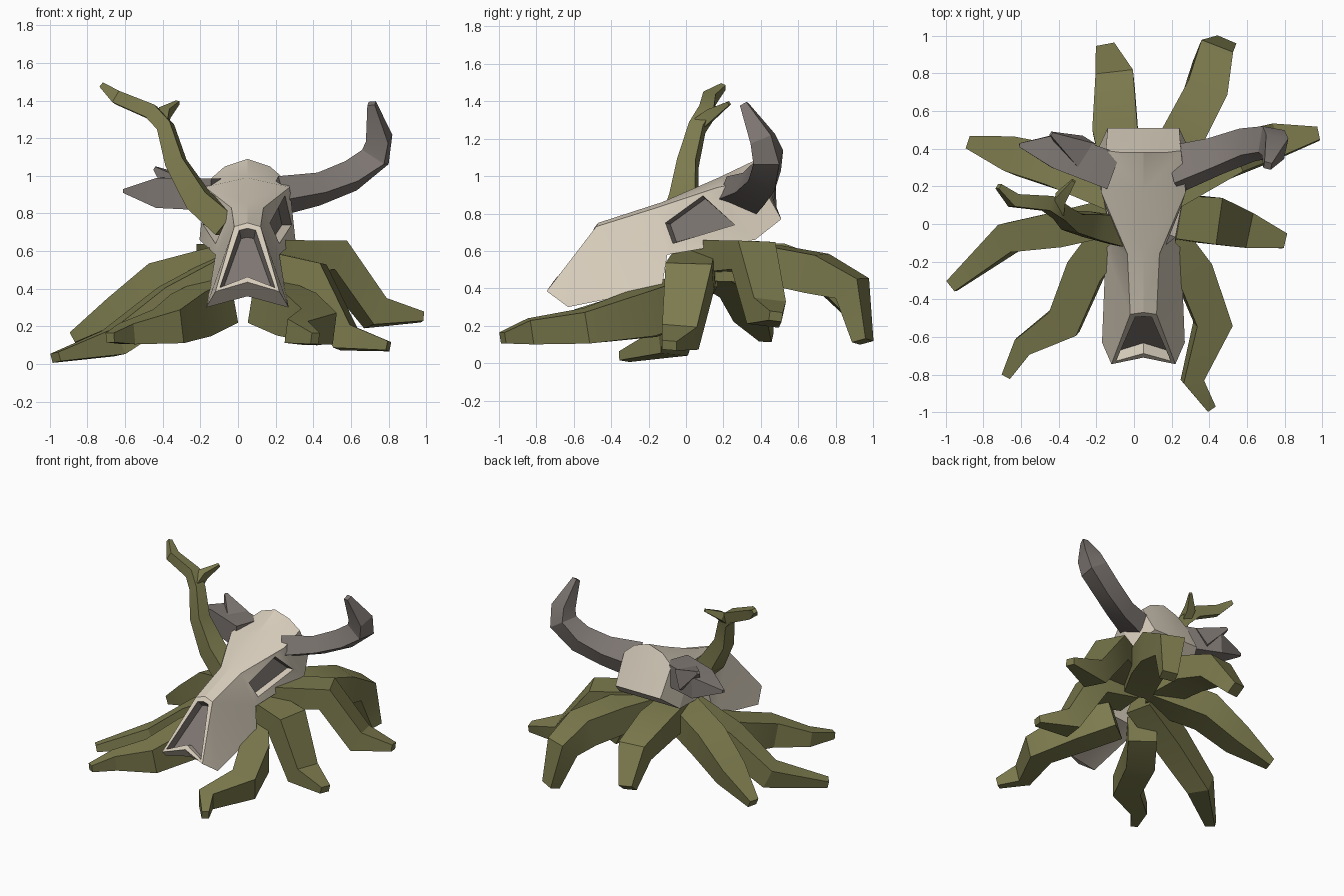
import bpy
import bmesh
from math import cos, sin, pi, radians
from mathutils import Vector

old = bpy.data.objects.get("Cube")
if old:
    bpy.data.objects.remove(old, do_unlink=True)


def make_material(name, colour):
    mat = bpy.data.materials.new(name)
    mat.use_nodes = True
    rgba = (*colour, 1)
    mat.diffuse_color = rgba
    mat.node_tree.nodes["Principled BSDF"].inputs["Base Color"].default_value = rgba
    return mat


BONE = make_material("bone cream", (.68, .61, .5))
HORN = make_material("horn grey", (.21, .185, .17))
ROOT = make_material("root olive", (.2, .195, .075))


def finish(name, bm, materials):
    """Turn a bmesh into a named object, smooth only over shallow edges."""
    mesh = bpy.data.meshes.new(name)
    bm.to_mesh(mesh)
    bm.free()
    for mat in materials:
        mesh.materials.append(mat)
    obj = bpy.data.objects.new(name, mesh)
    bpy.context.collection.objects.link(obj)
    bpy.ops.object.select_all(action="DESELECT")
    obj.select_set(True)
    bpy.context.view_layer.objects.active = obj
    bpy.ops.object.shade_smooth_by_angle(angle=radians(25))
    return obj


def limb(name, path, material, roll=0):
    """Loft a tapered four-sided bar along points x, y, z, width, height."""
    bm = bmesh.new()
    centres = [Vector(p[:3]) for p in path]
    steps = [(b - a).normalized() for a, b in zip(centres, centres[1:])]
    side = steps[0].cross(Vector((0, 0, 1))).normalized()
    side = side * cos(roll) + side.cross(steps[0]) * sin(roll)
    rings = []
    for i, (centre, point) in enumerate(zip(centres, path)):
        before = steps[max(i - 1, 0)]
        after = steps[min(i, len(steps) - 1)]
        tangent = (before + after).normalized()
        side = (side - tangent * side.dot(tangent)).normalized()
        up = side.cross(tangent)
        width, height = point[3:]
        ring = []
        for k in range(4):
            a = (k + .5) * pi / 2
            offset = side * (cos(a) * width) + up * (sin(a) * height)
            ring.append(bm.verts.new(centre + offset / 2 ** .5))
        rings.append(ring)
    for lower, upper in zip(rings, rings[1:]):
        for k in range(4):
            j = (k + 1) % 4
            bm.faces.new((lower[k], lower[j], upper[j], upper[k]))
    bm.faces.new(rings[0])
    bm.faces.new(rings[-1])
    bmesh.ops.recalc_face_normals(bm, faces=bm.faces)
    return finish(name, bm, [material])


# Root legs, from the middle outwards to the tip
limb("front_right_root", [
    (-.1, -.03, .335, .2, .24), (-.25, -.23, .26, .2, .24),
    (-.37, -.52, .2, .19, .18), (-.59, -.65, .16, .11, .11),
    (-.68, -.81, .14, .05, .05)], ROOT)
limb("front_left_root", [
    (.15, -.03, .335, .2, .24), (.31, -.24, .265, .2, .24),
    (.42, -.53, .2, .19, .17), (.31, -.83, .17, .11, .13),
    (.41, -.98, .135, .05, .06)], ROOT)
limb("middle_left_root", [
    (.1, .05, .52, .22, .18), (.4, .02, .46, .25, .18),
    (.57, -.03, .14, .19, .15), (.8, -.09, .095, .08, .05)], ROOT)
limb("back_left_root", [
    (.08, .12, .57, .22, .18), (.5, .36, .575, .22, .17),
    (.73, .43, .27, .18, .16), (.98, .48, .25, .07, .05)], ROOT)
limb("rear_left_root", [
    (.1, .15, .54, .2, .2), (.25, .45, .53, .23, .2),
    (.38, .7, .48, .22, .21), (.42, .89, .4, .18, .16),
    (.48, .945, .115, .11, .08)], ROOT)
limb("rear_right_root", [
    (-.04, .15, .54, .2, .2), (-.1, .5, .55, .24, .18),
    (-.1, .76, .46, .2, .17), (-.15, .92, .25, .1, .09)], ROOT)
limb("back_right_root", [
    (-.02, .14, .54, .22, .2), (-.4, .3, .44, .22, .2),
    (-.63, .36, .28, .19, .15), (-.87, .43, .14, .07, .06)], ROOT)
limb("middle_right_root", [
    (-.02, .06, .5, .2, .2), (-.36, -.02, .33, .19, .18),
    (-.66, -.07, .115, .16, .15), (-.97, -.33, .035, .07, .05)], ROOT)

# Branch growing out of the right eye socket
limb("branch", [
    (-.06, -.04, .74, .16, .14), (-.21, -.01, .87, .14, .13),
    (-.33, .01, 1.07, .1, .1), (-.385, .06, 1.26, .08, .08),
    (-.46, .11, 1.34, .08, .08), (-.64, .125, 1.415, .07, .07),
    (-.72, .2, 1.48, .03, .03)], ROOT)
limb("branch_twig", [
    (-.4, .07, 1.28, .06, .07), (-.39, .14, 1.335, .06, .06),
    (-.32, .23, 1.39, .02, .02)], ROOT)

# Whole horn and broken horn
limb("left_horn", [
    (.21, .29, .89, .22, .14), (.43, .36, .93, .17, .12),
    (.6, .42, 1, .15, .13), (.73, .44, 1.1, .14, .14),
    (.75, .41, 1.2, .12, .12), (.71, .31, 1.385, .04, .04)],
    HORN, radians(25))
limb("right_horn_stump", [
    (-.11, .28, .9, .2, .17), (-.41, .39, .91, .19, .16),
    (-.61, .42, .92, .02, .02)], HORN)
limb("right_horn_splinter", [
    (-.28, .38, .92, .16, .15), (-.44, .48, 1.04, .02, .02)], HORN)

# Skull: half of the key points as offset from the middle, y, z
CENTRE_X = .05
HALF = {
    "nasal": (.07, -.48, .73), "bridge": (.085, -.16, .83),
    "brow": (.225, .17, .94), "rear": (.2, .39, .98),
    "crown": (.12, .38, 1.05), "nape": (.19, .51, .77),
    "cheek": (.255, .37, .66), "jaw": (.17, -.1, .58),
    "throat": (.2, -.13, .4), "chin": (.22, -.63, .3),
    "lip": (.17, -.745, .385),
    "eye_front": (.12, -.11, .75), "eye_top": (.2, .09, .895),
    "eye_back": (.235, .26, .74), "eye_low": (.17, -.07, .64),
}
MIDDLE = {
    "nasal_mid": (0, -.47, .75), "bridge_mid": (0, -.13, .86),
    "brow_mid": (0, .17, .99), "crown_mid": (0, .38, 1.09),
    "nape_mid": (0, .51, .77), "cheek_mid": (0, .37, .66),
    "jaw_mid": (0, -.1, .58), "throat_mid": (0, -.13, .42),
    "chin_mid": (0, -.65, .36), "lip_mid": (0, -.71, .435),
}
PANELS = [
    "nasal_mid nasal bridge bridge_mid", "bridge_mid bridge brow brow_mid",
    "brow_mid brow rear crown", "brow_mid crown crown_mid",
    "nasal lip chin", "nasal chin throat jaw", "nasal jaw bridge",
    "brow cheek nape rear", "crown_mid crown rear nape nape_mid",
    "nape cheek cheek_mid nape_mid", "cheek jaw jaw_mid cheek_mid",
    "jaw throat throat_mid jaw_mid", "throat chin chin_mid throat_mid",
    "chin lip lip_mid chin_mid",
    "bridge brow eye_top eye_front", "brow cheek eye_back eye_top",
    "cheek jaw eye_low eye_back", "jaw bridge eye_front eye_low",
]

bm = bmesh.new()
shared = {n: bm.verts.new((CENTRE_X, y, z)) for n, (x, y, z) in MIDDLE.items()}
halves, sockets = [], []
for sign in (1, -1):
    points = {n: bm.verts.new((CENTRE_X + sign * x, y, z))
              for n, (x, y, z) in HALF.items()}
    points.update(shared)
    halves.append(points)
    for panel in PANELS:
        bm.faces.new([points[n] for n in panel.split()])
    sockets.append(bm.faces.new([points["eye_" + n] for n in
                                 ("front", "top", "back", "low")]))
left, right = halves
nose = bm.faces.new((left["nasal"], left["lip"], shared["lip_mid"],
                     right["lip"], right["nasal"], shared["nasal_mid"]))
bmesh.ops.recalc_face_normals(bm, faces=bm.faces)


def sink(face, slope, depth):
    """Push a face in; its floor and walls turn dark, upward walls stay pale."""
    walls = bmesh.ops.inset_individual(
        bm, faces=[face], thickness=slope, depth=-depth)["faces"]
    bm.normal_update()
    face.material_index = 1
    for wall in walls:
        wall.material_index = 0 if wall.normal.z > .6 else 1


# Eye sockets, then the nose opening inside a flat rim
for socket in sockets:
    sink(socket, .012, .05)
bmesh.ops.inset_individual(bm, faces=[nose], thickness=.036)
sink(nose, .014, .06)
finish("skull", bm, [BONE, HORN])
